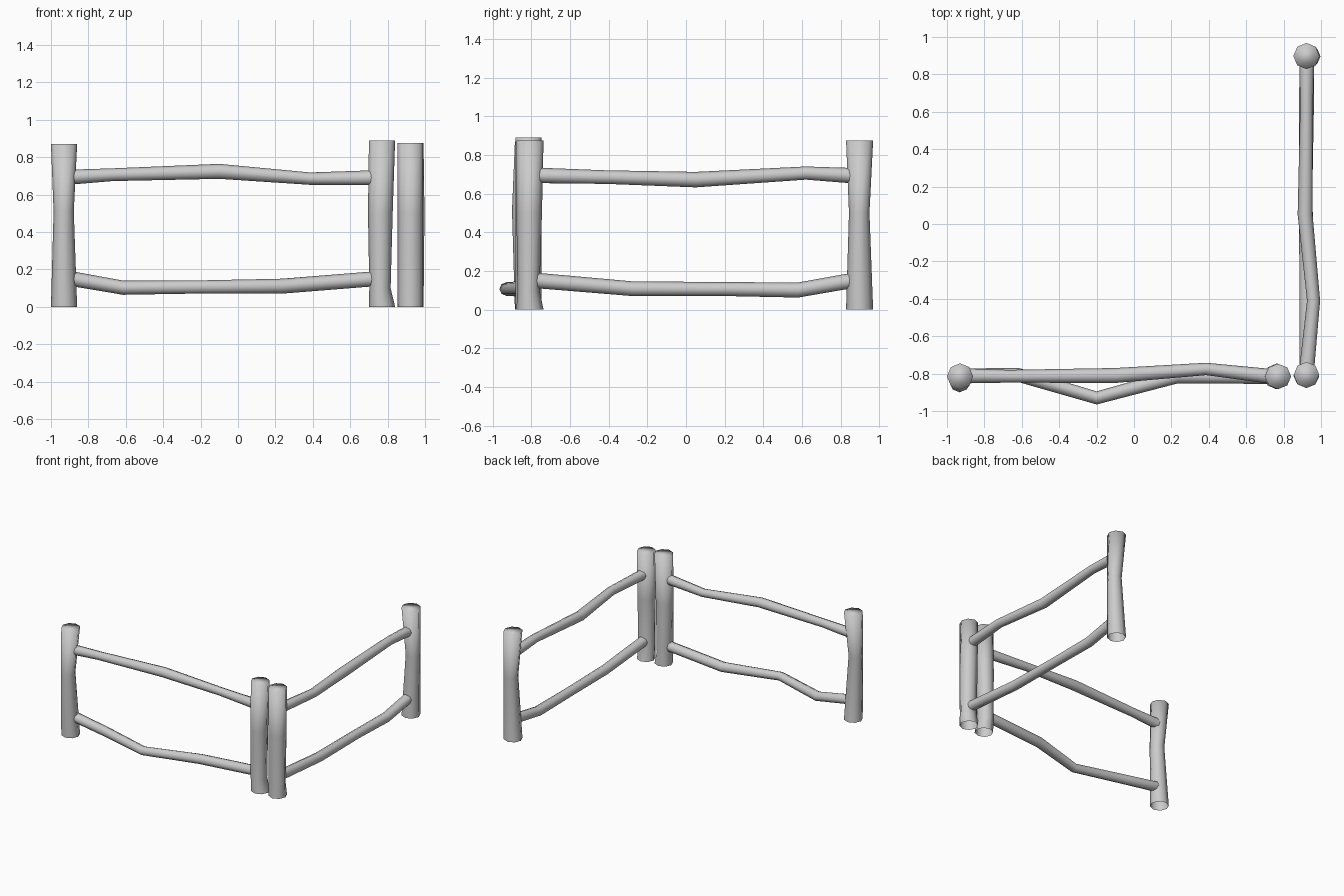
import bpy, bmesh, math
from mathutils import Vector

if "Cube" in bpy.data.objects:
    bpy.data.objects.remove(bpy.data.objects["Cube"])

SIDES = 8


def finish(name, bm):
    bmesh.ops.recalc_face_normals(bm, faces=bm.faces)
    me = bpy.data.meshes.new(name)
    bm.to_mesh(me)
    bm.free()
    ob = bpy.data.objects.new(name, me)
    bpy.context.collection.objects.link(ob)
    me.shade_smooth()
    return ob


def skin(bm, rings):
    # bridge consecutive rings with quads
    for a, b in zip(rings, rings[1:]):
        for i in range(SIDES):
            j = (i + 1) % SIDES
            bm.faces.new((a[i], a[j], b[j], b[i]))


def post(name, x, y, levels):
    # levels: z, x offset, y offset, x radius, y radius
    bm = bmesh.new()
    rings = []
    for z, dx, dy, rx, ry in levels:
        ring = []
        for i in range(SIDES):
            t = math.tau * i / SIDES
            ring.append(bm.verts.new((x + dx + rx * math.cos(t), y + dy + ry * math.sin(t), z)))
        rings.append(ring)
    skin(bm, rings)
    bm.faces.new(rings[-1])  # top cap, bottom stays open
    finish(name, bm)


def rail(name, pts, axis):
    # pts: x, y, z, radius; rings stay square to the main axis
    bm = bmesh.new()
    side = Vector((0, 1, 0)) if axis == 'X' else Vector((1, 0, 0))
    up = Vector((0, 0, 1))
    rings = []
    for x, y, z, r in pts:
        ring = []
        for i in range(SIDES):
            t = math.tau * i / SIDES
            ring.append(bm.verts.new(Vector((x, y, z)) + r * (math.cos(t) * side + math.sin(t) * up)))
        rings.append(ring)
    skin(bm, rings)
    finish(name, bm)


# posts: the outer two are waisted, the corner two are notched near the foot
post("left_end_post", -0.93, -0.815,
     [(0, 0, 0, .07, .07), (.51, -.002, -.03, .054, .055), (.87, 0, 0, .07, .07)])
post("left_corner_post", 0.77, -0.815,
     [(0, 0, 0, .07, .068), (.1, -.011, 0, .057, .068), (.5, -.009, 0, .066, .068), (.89, 0, 0, .07, .068)])
post("right_corner_post", 0.922, -0.807,
     [(0, 0, 0, .068, .07), (.1, 0, -.008, .068, .057), (.5, 0, -.004, .068, .066), (.875, 0, 0, .068, .07)])
post("right_end_post", 0.922, 0.898,
     [(0, 0, 0, .07, .07), (.5, .02, -.002, .055, .053), (.875, 0, 0, .07, .07)])

# rails along the front
rail("front_upper_rail",
     [(-.90, -.812, .693, .04), (-.67, -.814, .706, .034), (-.10, -.81, .724, .04),
      (.385, -.775, .685, .033), (.735, -.815, .69, .04)], 'X')
rail("front_lower_rail",
     [(-.90, -.812, .152, .04), (-.615, -.808, .102, .038), (-.20, -.93, .106, .035),
      (.235, -.812, .11, .04), (.735, -.815, .15, .04)], 'X')

# rails along the right side
rail("side_upper_rail",
     [(.924, -.77, .694, .04), (.96, -.41, .685, .035), (.915, .05, .672, .04),
      (.922, .62, .706, .034), (.924, .87, .692, .04)], 'Y')
rail("side_lower_rail",
     [(.924, -.77, .15, .04), (.922, -.28, .108, .038), (.918, .20, .106, .036),
      (.922, .58, .101, .039), (.924, .87, .152, .04)], 'Y')
